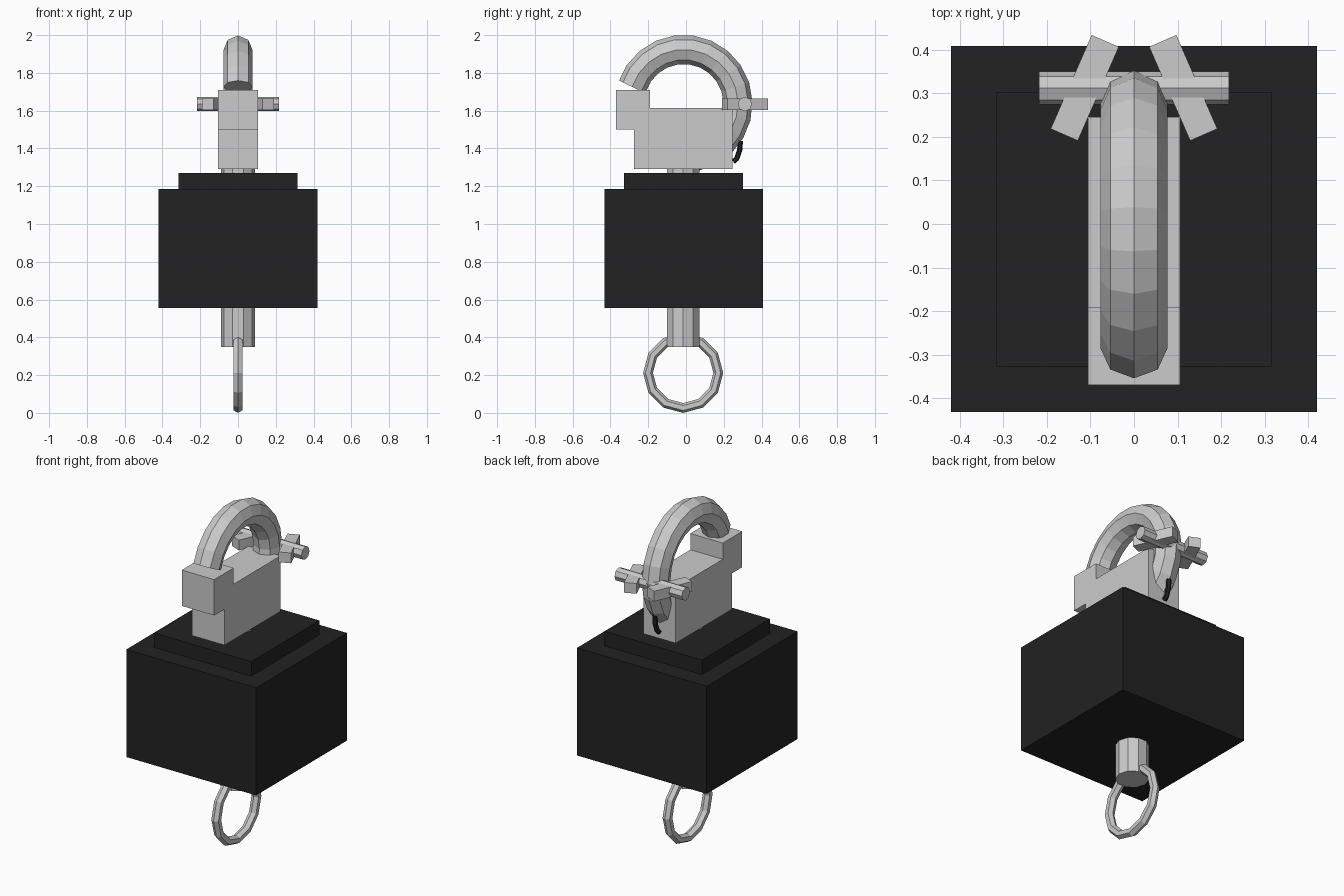
import bpy, bmesh
from math import sin, cos, pi, radians
from mathutils import Vector

if "Cube" in bpy.data.objects:
    bpy.data.objects.remove(bpy.data.objects["Cube"])

CY = -0.012  # shared axis of the assembly

black = bpy.data.materials.new("black")
black.diffuse_color = (0.016, 0.016, 0.017, 1)
black.use_nodes = True
black.node_tree.nodes["Principled BSDF"].inputs["Base Color"].default_value = black.diffuse_color


def finish(name, bm, mat=None):
    bmesh.ops.recalc_face_normals(bm, faces=bm.faces[:])
    me = bpy.data.meshes.new(name)
    bm.to_mesh(me)
    bm.free()
    ob = bpy.data.objects.new(name, me)
    bpy.context.collection.objects.link(ob)
    if mat:
        me.materials.append(mat)
    return ob


def box(name, lo, hi, mat=None):
    bm = bmesh.new()
    bmesh.ops.create_cube(bm, size=1)
    lo, hi = Vector(lo), Vector(hi)
    for v in bm.verts:
        v.co = v.co * (hi - lo)
    ob = finish(name, bm, mat)
    ob.location = (lo + hi) / 2
    return ob


def tube(name, path, radius, sides, closed=False, mat=None):
    """Sweep a regular polygon along (y, z) points lying in the plane x = 0."""
    bm = bmesh.new()
    pts = [Vector((0, y, z)) for y, z in path]
    n = len(pts)
    rings = []
    for i, p in enumerate(pts):
        a = pts[(i - 1) % n] if closed or i > 0 else p
        b = pts[(i + 1) % n] if closed or i < n - 1 else p
        side = Vector((1, 0, 0))
        normal = side.cross((b - a).normalized())
        rings.append([bm.verts.new(p + radius * (normal * cos(2 * pi * k / sides)
                                                 + side * sin(2 * pi * k / sides)))
                      for k in range(sides)])
    for i in range(n if closed else n - 1):
        r, s = rings[i], rings[(i + 1) % n]
        for k in range(sides):
            j = (k + 1) % sides
            bm.faces.new((r[k], r[j], s[j], s[k]))
    if not closed:
        bm.faces.new(rings[0])
        bm.faces.new(rings[-1])
    return finish(name, bm, mat)


def arc(cy, cz, r, angles):
    return [(cy + r * cos(radians(a)), cz + r * sin(radians(a))) for a in angles]


def cylinder(name, sides, r, depth, loc, rot=(0, 0, 0)):
    bpy.ops.mesh.primitive_cylinder_add(vertices=sides, radius=r, depth=depth,
                                        location=loc, rotation=rot)
    ob = bpy.context.object
    ob.name = name
    return ob


# Black weight body and its cap plate
box("weight_body", (-0.42, -0.432, 0.555), (0.42, 0.408, 1.185), black)
box("weight_cap", (-0.315, -0.327, 1.18), (0.315, 0.303, 1.27), black)

# Central shaft through the body (vertices on the x axis)
cylinder("shaft", 10, 0.09, 0.97, (0, CY - 0.003, 0.835), (0, 0, pi / 2))

# Pull ring underneath
tube("pull_ring", arc(CY - 0.003, 0.212, 0.186, range(0, 360, 30)), 0.026, 6, closed=True)

# Clamp block with raised jaw, extruded from a side profile
profile = [(-0.275, 1.29), (0.245, 1.29), (0.245, 1.615), (-0.19, 1.615),
           (-0.19, 1.71), (-0.37, 1.71), (-0.37, 1.5), (-0.275, 1.5)]
bm = bmesh.new()
face = bm.faces.new([bm.verts.new((-0.105, y, z)) for y, z in profile])
ext = bmesh.ops.extrude_face_region(bm, geom=[face])
bmesh.ops.translate(bm, vec=(0.21, 0, 0),
                    verts=[v for v in ext["geom"] if isinstance(v, bmesh.types.BMVert)])
finish("clamp_block", bm)

# Open hook curling over the block
tube("hook", arc(CY, 1.637, 0.287, range(162, -95, -16)), 0.077, 8)

# Small black spring wire on the back of the hook
tube("spring_wire", [(0.288, 1.44), (0.284, 1.39), (0.268, 1.345), (0.25, 1.33)],
     0.014, 6, mat=black)

# Cross pin and the pair of angled thumb bars
cylinder("cross_pin", 8, 0.038, 0.436, (0, 0.312, 1.635), (0, pi / 2, 0))
for s, label in ((-1, "left"), (1, "right")):
    bar = box(label + "_thumb_bar", (s * 0.113 - 0.034, 0.195, 1.604),
              (s * 0.113 + 0.034, 0.43, 1.664))
    bar.rotation_euler.z = s * radians(23.6)
